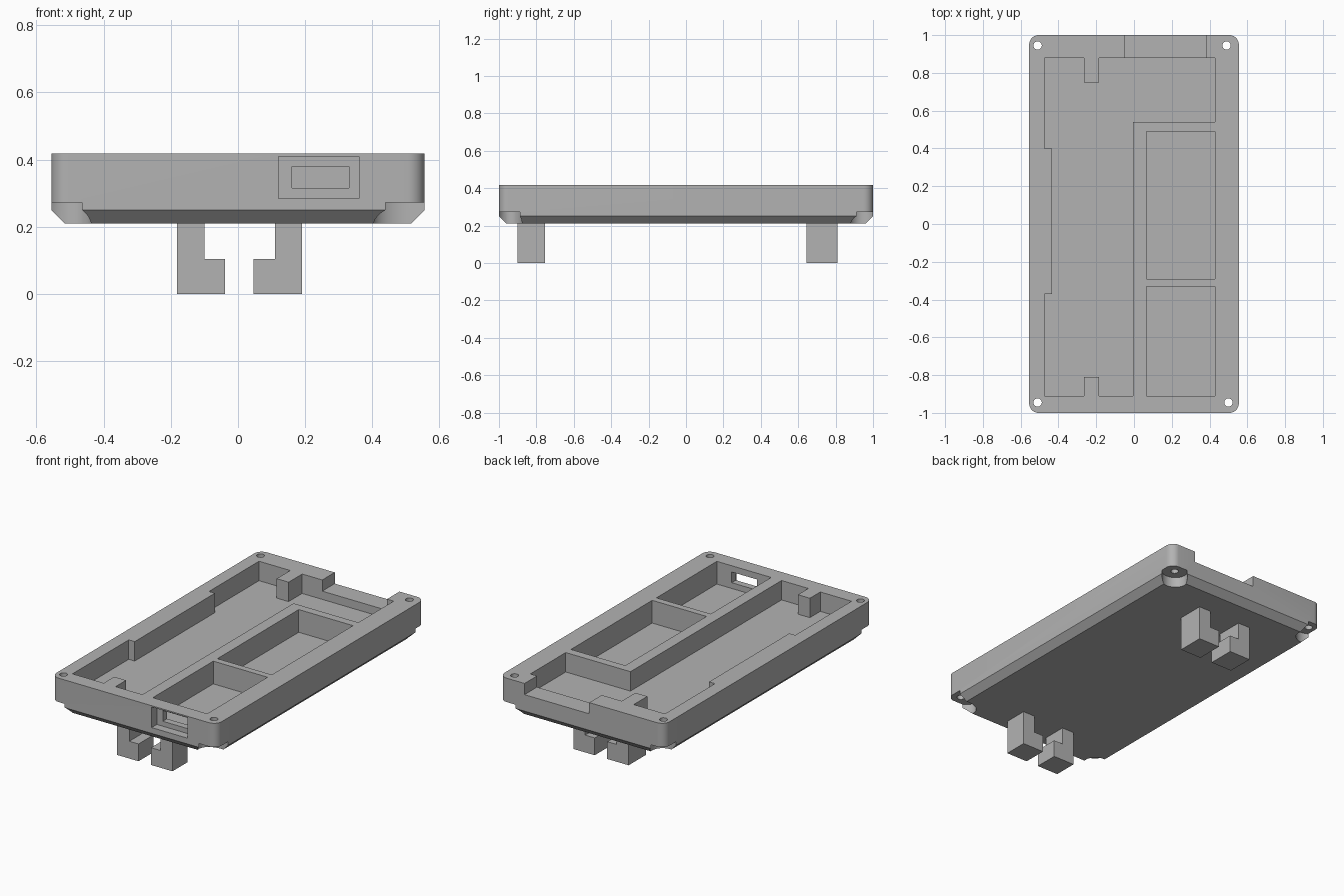
import bpy, bmesh
from math import cos, sin, pi

if "Cube" in bpy.data.objects:
    bpy.data.objects.remove(bpy.data.objects["Cube"], do_unlink=True)

grey = bpy.data.materials.new("plain_grey")
grey.use_nodes = True
colour = (0.45, 0.45, 0.45, 1)
grey.diffuse_color = colour
grey.node_tree.nodes["Principled BSDF"].inputs["Base Color"].default_value = colour

HALF_X, HALF_Y = 0.555, 1.0
BOTTOM, SHOULDER, TOP = 0.21, 0.25, 0.418
FLOOR, POCKET_FLOOR, SILL = 0.30, 0.28, 0.35
ABOVE = 0.6


def loft(name, rings):
    """Join equal-length rings of points into a closed solid."""
    bm = bmesh.new()
    loops = [[bm.verts.new(p) for p in ring] for ring in rings]
    n = len(loops[0])
    bm.faces.new(loops[0])
    bm.faces.new(loops[-1])
    for low, high in zip(loops, loops[1:]):
        for i in range(n):
            j = (i + 1) % n
            bm.faces.new((low[i], low[j], high[j], high[i]))
    bmesh.ops.recalc_face_normals(bm, faces=bm.faces)
    mesh = bpy.data.meshes.new(name)
    bm.to_mesh(mesh)
    bm.free()
    mesh.materials.append(grey)
    obj = bpy.data.objects.new(name, mesh)
    bpy.context.collection.objects.link(obj)
    return obj


def prism(name, outline, z0, z1):
    return loft(name, [[(x, y, z) for x, y in outline] for z in (z0, z1)])


def box(name, x0, x1, y0, y1, z0, z1):
    return prism(name, [(x0, y0), (x1, y0), (x1, y1), (x0, y1)], z0, z1)


def ellipse(name, x, y, rx, ry, z0, z1, n=32):
    pts = [(x + rx * cos(2 * pi * i / n), y + ry * sin(2 * pi * i / n)) for i in range(n)]
    return prism(name, pts, z0, z1)


def rounded_ring(inset, radius, z, steps=8):
    pts = []
    for k, (sx, sy) in enumerate([(1, 1), (-1, 1), (-1, -1), (1, -1)]):
        cx = sx * (HALF_X - inset - radius)
        cy = sy * (HALF_Y - inset - radius)
        for i in range(steps + 1):
            a = (k + i / steps) * pi / 2
            pts.append((cx + radius * cos(a), cy + radius * sin(a), z))
    return pts


def cut(target, cutter):
    cutter.hide_render = True
    mod = target.modifiers.new("cut", "BOOLEAN")
    mod.operation, mod.solver, mod.object = "DIFFERENCE", "EXACT", cutter
    with bpy.context.temp_override(object=target, active_object=target):
        bpy.ops.object.modifier_apply(modifier=mod.name)
    bpy.data.objects.remove(cutter, do_unlink=True)


# Case tray with a chamfered underside
tray = loft("case_tray", [rounded_ring(0.04, 0.01, BOTTOM),
                          rounded_ring(0, 0.05, SHOULDER),
                          rounded_ring(0, 0.05, TOP)])

# Main cavity, leaving the locating tabs and side ledge standing
cavity = [(-0.475, -0.91), (-0.265, -0.91), (-0.265, -0.81), (-0.185, -0.81),
          (-0.185, -0.91), (-0.005, -0.91), (-0.005, 0.54), (0.43, 0.54),
          (0.43, 0.88), (-0.185, 0.88), (-0.185, 0.75), (-0.265, 0.75),
          (-0.265, 0.88), (-0.475, 0.88), (-0.475, 0.40), (-0.435, 0.40),
          (-0.435, -0.37), (-0.475, -0.37)]
cut(tray, prism("cavity_cutter", cavity, FLOOR, ABOVE))

# Two side pockets
for y0, y1 in [(-0.91, -0.33), (-0.29, 0.49)]:
    cut(tray, box("pocket_cutter", 0.065, 0.43, y0, y1, POCKET_FLOOR, ABOVE))

# Lowered sill in the back wall
cut(tray, box("sill_cutter", -0.05, 0.385, 0.87, 1.1, SILL, ABOVE))

# Front socket: outer recess and inner opening
cut(tray, box("recess_cutter", 0.12, 0.36, -1.1, -0.95, 0.285, 0.41))
cut(tray, box("opening_cutter", 0.16, 0.33, -1.1, -0.89, 0.315, 0.38))

# Corner screw holes and the rounded recesses beneath them
for x, y, rx in [(-0.51, 0.945, 0.075), (0.49, 0.945, 0.075),
                 (-0.51, -0.945, 0.075), (0.5, -0.945, 0.1)]:
    cut(tray, ellipse("seat_cutter", x, y, rx, 0.07, 0.1, 0.273))
    cut(tray, ellipse("screw_cutter", x, y, 0.022, 0.022, 0.1, ABOVE, 24))

bpy.context.view_layer.objects.active = tray
tray.select_set(True)
bpy.ops.object.shade_smooth_by_angle(angle=0.5)
tray.select_set(False)

# Hooked clips under the tray, facing each other in pairs
for end, y0, y1 in [("front", -0.90, -0.755), ("back", 0.645, 0.81)]:
    for side, outer, neck, toe in [("right", -0.182, -0.10, -0.038),
                                   ("left", 0.19, 0.11, 0.046)]:
        hook = [(outer, 0), (toe, 0), (toe, 0.105), (neck, 0.105),
                (neck, BOTTOM + 0.005), (outer, BOTTOM + 0.005)]
        loft(f"{end}_{side}_clip", [[(x, y, z) for x, z in hook] for y in (y0, y1)])
